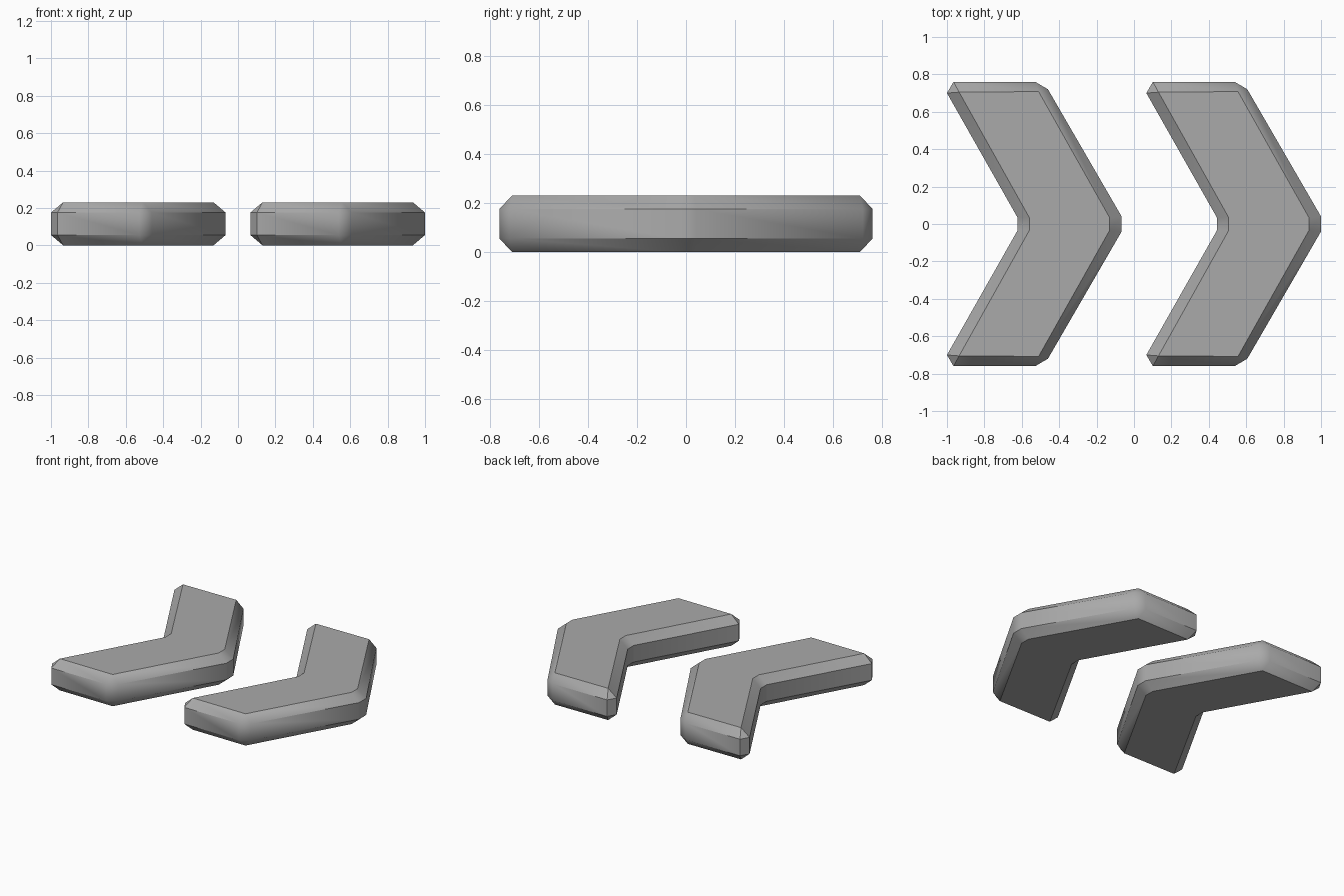
import bpy, bmesh, math

cube = bpy.data.objects.get("Cube")
if cube:
    bpy.data.objects.remove(cube, do_unlink=True)

grey = bpy.data.materials.new("plain grey")
grey.use_nodes = True
colour = (0.4, 0.4, 0.4, 1)
grey.diffuse_color = colour
grey.node_tree.nodes["Principled BSDF"].inputs["Base Color"].default_value = colour

# Half outlines (y > 0), running from the notch round to the nose
wide = [(-0.09, 0.035), (-0.467, 0.7), (-0.432, 0.76), (0.005, 0.76), (0.073, 0.72), (0.467, 0.04)]
flat = [(-0.027, 0.035), (-0.402, 0.705), (-0.402, 0.705), (0.023, 0.708), (0.023, 0.708), (0.402, 0.035)]


def full(half):
    return half + [(x, -y) for x, y in reversed(half)]


def chevron(name, x_centre):
    # Loft flat face, wall and flat face, then merge the pinched corners
    bm = bmesh.new()
    layers = [(flat, 0), (wide, 0.055), (wide, 0.175), (flat, 0.23)]
    rings = [[bm.verts.new((x, y, z)) for x, y in full(half)] for half, z in layers]
    for low, high in zip(rings, rings[1:]):
        for i in range(len(low)):
            j = (i + 1) % len(low)
            bm.faces.new((low[i], low[j], high[j], high[i]))
    bm.faces.new(rings[0])
    bm.faces.new(rings[-1])
    bmesh.ops.remove_doubles(bm, verts=bm.verts, dist=0.0001)
    bmesh.ops.recalc_face_normals(bm, faces=bm.faces)
    mesh = bpy.data.meshes.new(name)
    bm.to_mesh(mesh)
    bm.free()
    mesh.materials.append(grey)
    obj = bpy.data.objects.new(name, mesh)
    obj.location.x = x_centre
    bpy.context.collection.objects.link(obj)
    bpy.ops.object.select_all(action='DESELECT')
    obj.select_set(True)
    bpy.context.view_layer.objects.active = obj
    bpy.ops.object.shade_smooth_by_angle(angle=math.radians(36))


chevron("right_chevron", -0.533)
chevron("left_chevron", 0.533)
